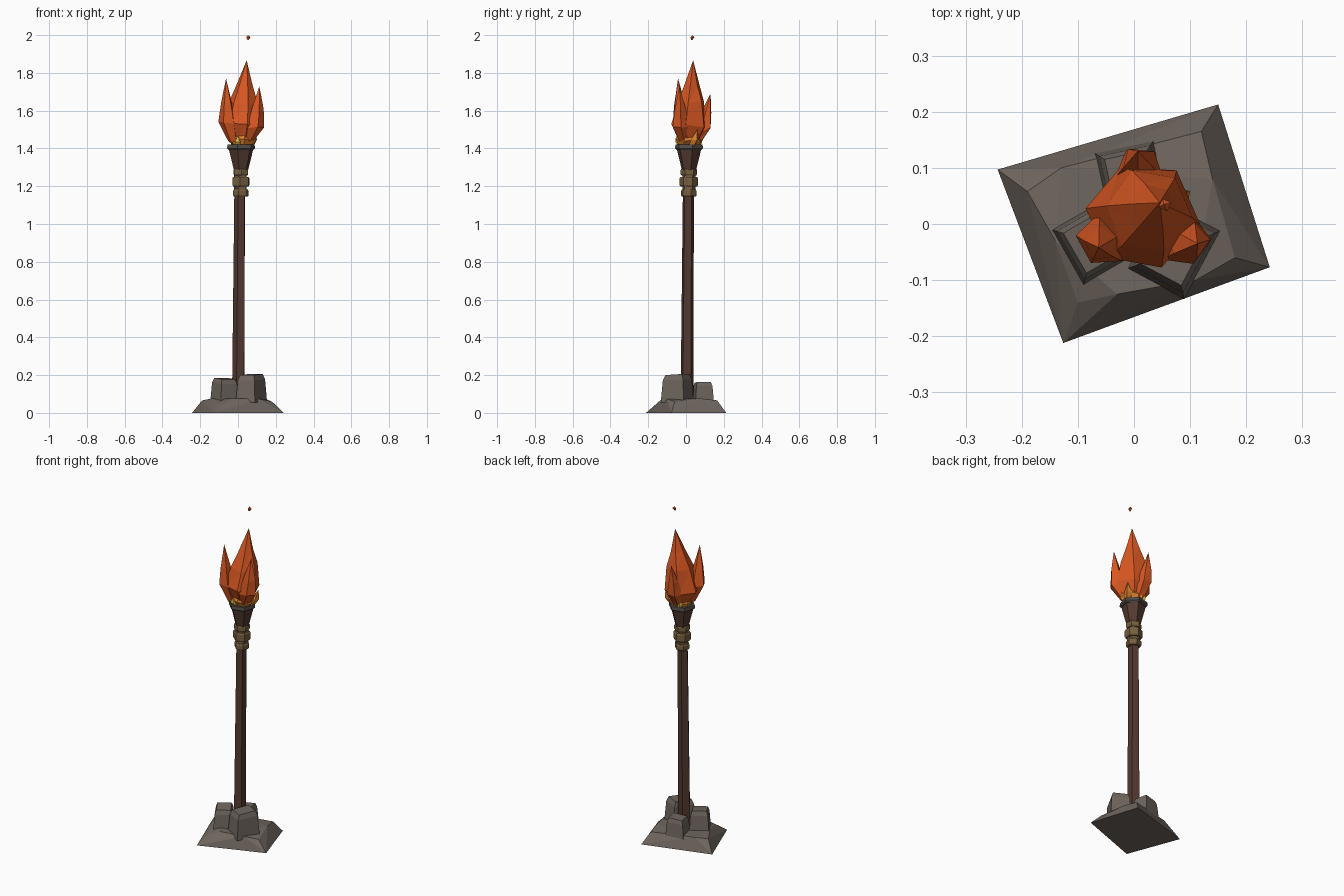
import bpy, bmesh, math, random
from mathutils import Vector, Matrix

if "Cube" in bpy.data.objects:
    bpy.data.objects.remove(bpy.data.objects["Cube"])

random.seed(4)


def material(name, rgb):
    m = bpy.data.materials.new(name)
    m.diffuse_color = (*rgb, 1)
    m.use_nodes = True
    m.node_tree.nodes["Principled BSDF"].inputs["Base Color"].default_value = m.diffuse_color
    return m


STONE = material("grey stone", (.16, .133, .112))
WOOD = material("dark wood", (.088, .042, .030))
WRAP = material("tan binding", (.18, .117, .050))
IRON = material("dull iron", (.085, .073, .065))
FLAME = material("red orange flame", (.68, .095, .016))
AMBER = material("amber flame", (.75, .23, .025))
YELLOW = material("yellow flame", (.75, .52, .07))


def finish(name, bm, mat):
    bmesh.ops.recalc_face_normals(bm, faces=bm.faces)
    me = bpy.data.meshes.new(name)
    bm.to_mesh(me)
    bm.free()
    me.materials.append(mat)
    ob = bpy.data.objects.new(name, me)
    bpy.context.collection.objects.link(ob)
    return ob


def loft(name, rings, mat, sides=5, phase=34, tip=None, jitter=0.0):
    """Skin polygon rings (x, y, z, radius), capped or drawn to a tip."""
    bm = bmesh.new()
    loops = []
    for x, y, z, r in rings:
        loop = []
        for k in range(sides):
            a = math.radians(phase + 360 * k / sides)
            q = r * (1 + random.uniform(-jitter, jitter))
            dz = random.uniform(-jitter, jitter) * .12
            loop.append(bm.verts.new((x + q * math.cos(a), y + q * math.sin(a), z + dz)))
        loops.append(loop)
    for a, b in zip(loops, loops[1:]):
        for k in range(sides):
            n = (k + 1) % sides
            if jitter:
                bm.faces.new((a[k], a[n], b[n]))
                bm.faces.new((a[k], b[n], b[k]))
            else:
                bm.faces.new((a[k], a[n], b[n], b[k]))
    bm.faces.new(loops[0][::-1])
    if tip:
        t = bm.verts.new(tip)
        for k in range(sides):
            bm.faces.new((loops[-1][k], loops[-1][(k + 1) % sides], t))
    else:
        bm.faces.new(loops[-1])
    return finish(name, bm, mat)


def hull(name, points, mat):
    bm = bmesh.new()
    for p in points:
        bm.verts.new(p)
    res = bmesh.ops.convex_hull(bm, input=bm.verts)
    junk = {v for v in res["geom_interior"] if isinstance(v, bmesh.types.BMVert)}
    bmesh.ops.delete(bm, geom=list(junk), context='VERTS')
    bmesh.ops.dissolve_limit(bm, angle_limit=.03, verts=bm.verts, edges=bm.edges)
    return finish(name, bm, mat)


# Chipped base slab
hull("base_slab", [
    (-.243, .097, 0), (.15, .213, 0), (.242, -.077, 0), (-.126, -.212, 0),
    (-.19, .058, .066), (.12, .165, .066), (.18, -.06, .060), (-.10, -.14, .052),
    (-.13, .10, .074), (.14, .08, .076), (.11, -.10, .074), (-.14, -.03, .076),
    (-.03, -.125, .076)], STONE)


# Three tapered stones wedged around the pole
def block(name, x, y, angle, length, depth, top, slope):
    rot = Matrix.Rotation(math.radians(angle), 3, 'Z')
    pts = []
    for z, s in ((.055, 1), (top * .86, .87), (top, .72)):
        for sx, sy in ((-1, -1), (1, -1), (1, 1), (-1, 1)):
            v = rot @ Vector((sx * length / 2 * s, sy * depth / 2 * s, 0))
            pts.append((x + v.x, y + v.y, z + slope * sx * (z > .06)))
    return hull(name, pts, STONE)


block("right_stone", .071, -.046, 62, .138, .115, .203, .003)
block("left_stone", -.071, -.032, -60, .114, .11, .182, -.004)
block("back_stone", -.007, .088, 12, .107, .10, .161, .003)

# Slightly leaning pole
loft("pole", [(.004, .005, .05, .036), (.012, .013, 1.30, .030)], WOOD)

# Binding bands
for i, (z0, z1, r) in enumerate([(1.145, 1.182, .043), (1.198, 1.25, .049), (1.257, 1.292, .044)]):
    b = .008
    loft(f"binding_{i + 1}", [(.015, .015, z0, r - .005), (.015, .015, z0 + b, r),
                              (.015, .015, z1 - b, r), (.015, .015, z1, r - .005)],
         WRAP, sides=6, phase=15 + 9 * i)
loft("binding_core", [(.015, .015, 1.16, .036), (.015, .015, 1.28, .036)], WRAP)

# Cup and rim
loft("cup", [(.016, .016, 1.286, .039), (.016, .016, 1.40, .068)], WOOD, sides=6, phase=15)
loft("cup_rim", [(.016, .016, 1.392, .068), (.016, .016, 1.400, .077),
                 (.016, .016, 1.420, .074), (.016, .016, 1.422, .060),
                 (.016, .016, 1.408, .055)], IRON, sides=6, phase=15)

# Inner glow showing below the outer flame
loft("inner_flame", [(.02, .02, 1.405, .050), (.022, .018, 1.445, .072)], AMBER,
     sides=6, phase=40, tip=(.03, .02, 1.62), jitter=.08)
loft("front_ember", [(.0, -.025, 1.41, .018), (.0, -.04, 1.435, .020)], YELLOW,
     sides=4, tip=(.0, -.05, 1.468))
loft("back_ember", [(.0, .06, 1.41, .018), (-.005, .068, 1.435, .018)], YELLOW,
     sides=4, tip=(-.01, .08, 1.46))
loft("side_ember", [(.065, .03, 1.41, .02), (.08, .045, 1.445, .024)], AMBER,
     sides=4, tip=(.095, .06, 1.50))

# Outer flame: a main body with three side tongues
loft("main_flame", [(.016, .016, 1.425, .050), (.012, .014, 1.52, .103),
                    (.026, .022, 1.64, .074), (.036, .030, 1.74, .042)], FLAME,
     sides=6, phase=52, tip=(.046, .038, 1.867), jitter=.10)
TONGUES = {
    "left_tongue": [(-.025, -.02, 1.43, .025), (-.055, -.030, 1.53, .046),
                    (-.058, -.036, 1.64, .030), (-.063, -.042, 1.77)],
    "right_tongue": [(.055, -.01, 1.43, .025), (.090, -.030, 1.51, .048),
                     (.100, -.030, 1.60, .033), (.113, -.035, 1.73)],
    "back_tongue": [(.015, .05, 1.43, .025), (.010, .095, 1.50, .044),
                    (.008, .108, 1.58, .030), (.007, .130, 1.69)],
}
for i, (name, (a, b, c, tip)) in enumerate(TONGUES.items()):
    loft(name, [a, b, c], FLAME, sides=5, phase=25 + 50 * i, tip=tip, jitter=.10)

# Floating spark
loft("spark", [(.052, .030, 1.975, .003), (.055, .034, 1.988, .012)], FLAME,
     sides=4, phase=20, tip=(.053, .035, 2.0))
